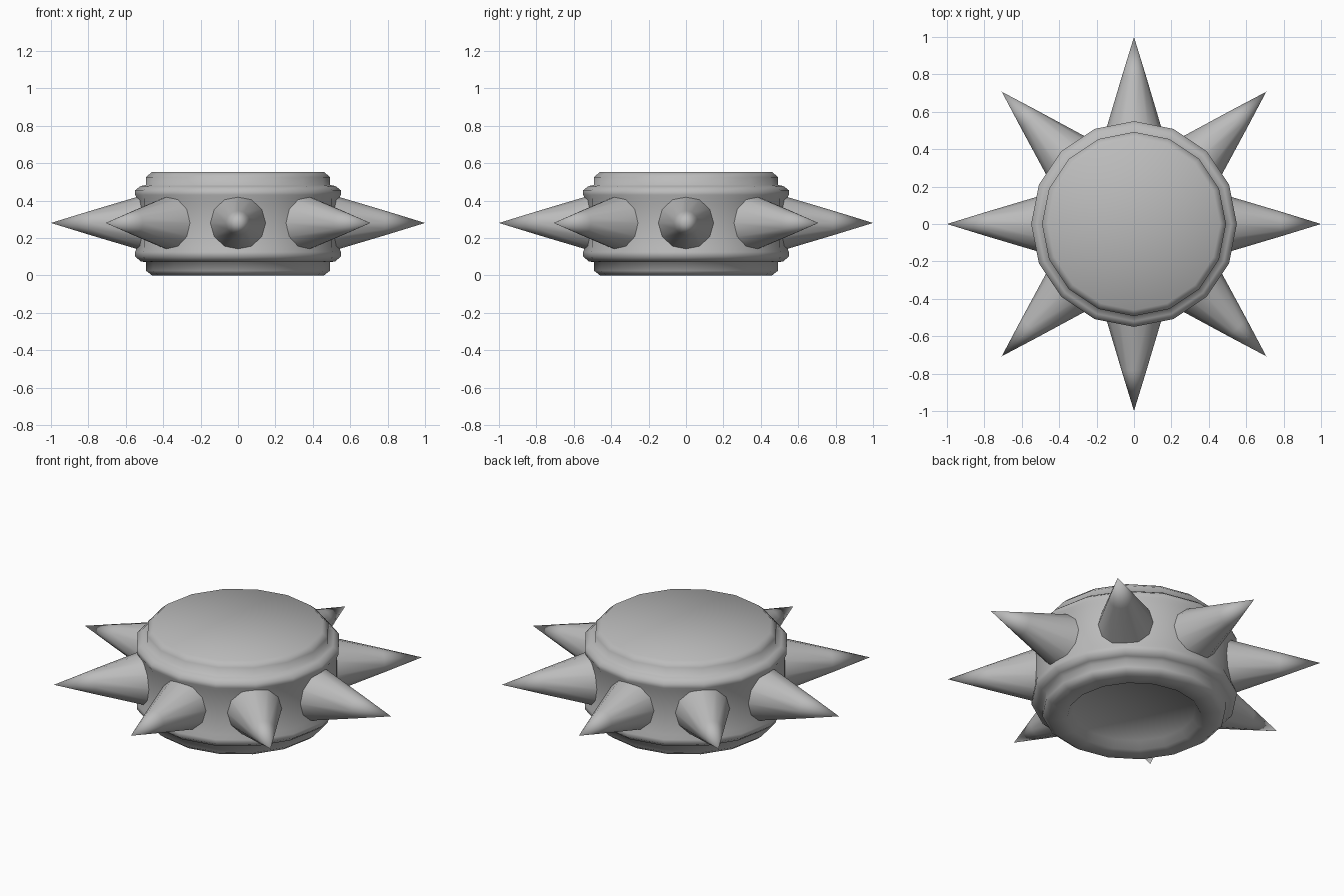
import bpy, bmesh, math
from mathutils import Matrix

cube = bpy.data.objects.get("Cube")
if cube:
    bpy.data.objects.remove(cube, do_unlink=True)

# Single grey material
grey = bpy.data.materials.new("plain grey")
grey.use_nodes = True
colour = (0.5, 0.5, 0.5, 1)
grey.diffuse_color = colour
bsdf = next(n for n in grey.node_tree.nodes if n.type == 'BSDF_PRINCIPLED')
bsdf.inputs["Base Color"].default_value = colour
bsdf.inputs["Roughness"].default_value = 0.6

MID_Z = 0.28


def lathe(name, profile, sides, transform=Matrix()):
    """Spin (radius, height) points around z; zero radius makes a pole."""
    bm = bmesh.new()
    rings = []
    for r, z in profile:
        count = 1 if r == 0 else sides
        rings.append([bm.verts.new((r * math.cos(math.tau * i / sides),
                                    r * math.sin(math.tau * i / sides), z))
                      for i in range(count)])
    for a, b in zip(rings, rings[1:]):
        for i in range(sides):
            j = (i + 1) % sides
            corners = [a[i % len(a)], a[j % len(a)], b[j % len(b)], b[i % len(b)]]
            bm.faces.new(list(dict.fromkeys(corners)))
    bmesh.ops.recalc_face_normals(bm, faces=bm.faces)
    for f in bm.faces:
        f.smooth = True
    bm.transform(transform)
    mesh = bpy.data.meshes.new(name)
    bm.to_mesh(mesh)
    bm.free()
    mesh.materials.append(grey)
    obj = bpy.data.objects.new(name, mesh)
    bpy.context.collection.objects.link(obj)
    return obj


# Stepped round body: recessed underside, base rim, wall with bands, flat top
lathe("body", [
    (0, 0.04), (0.33, 0.04), (0.36, 0.0), (0.46, 0.0), (0.492, 0.025),
    (0.492, 0.07), (0.52, 0.075), (0.55, 0.10), (0.55, 0.125), (0.54, 0.15),
    (0.54, 0.41), (0.55, 0.43), (0.55, 0.455), (0.52, 0.478),
    (0.492, 0.483), (0.492, 0.525), (0.46, 0.553), (0, 0.553)], 16)

# Eight spikes around the wall, with a loop near each tip
for k in range(8):
    place = (Matrix.Translation((0, 0, MID_Z))
             @ Matrix.Rotation(k * math.tau / 8, 4, 'Z')
             @ Matrix.Rotation(math.pi / 2, 4, 'Y'))
    lathe(f"spike_{k + 1}", [(0.154, 0.49), (0.066, 0.785), (0, 1.0)], 12, place)
